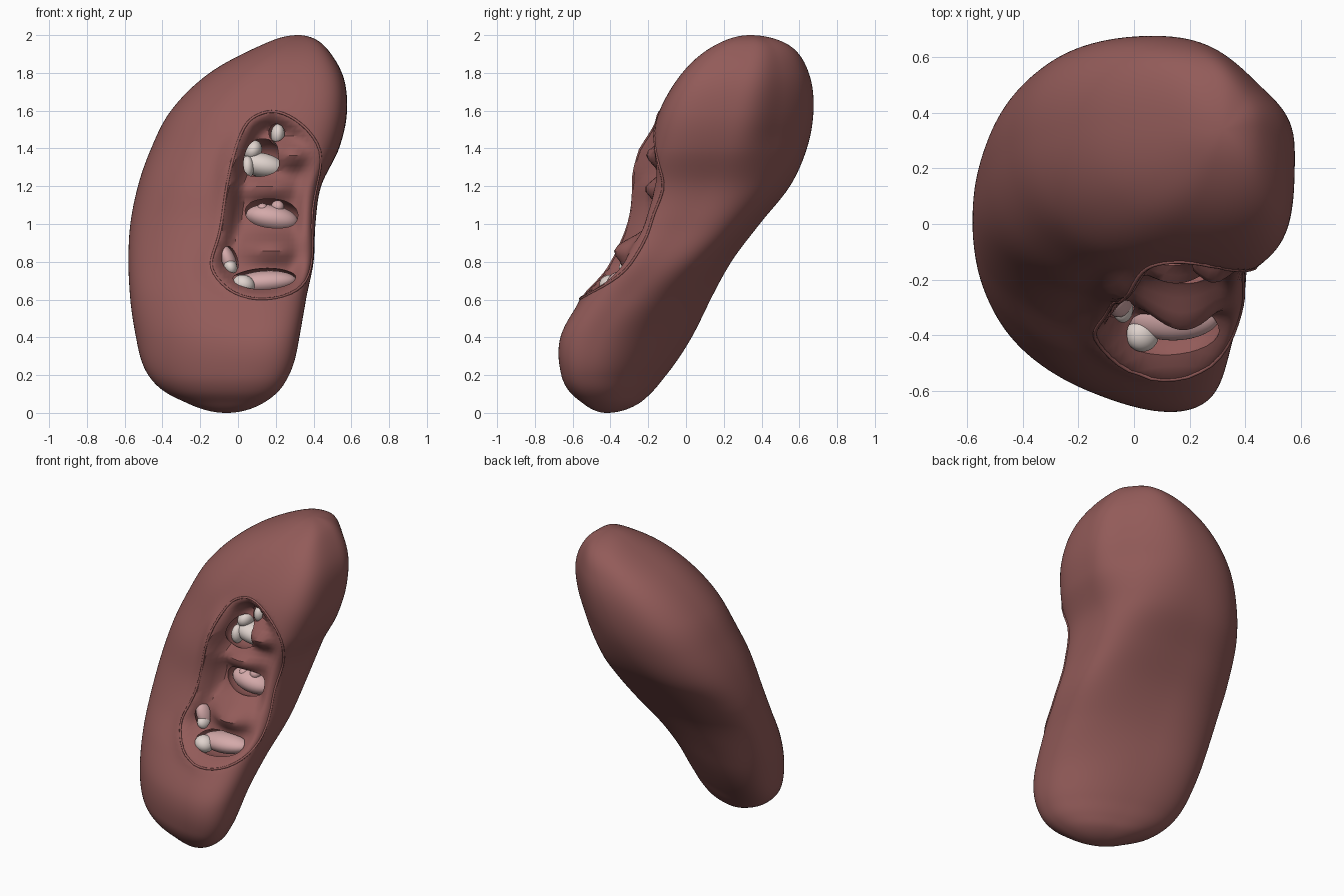
import bpy, bmesh, math
from mathutils import Vector
from mathutils.bvhtree import BVHTree

if "Cube" in bpy.data.objects:
    bpy.data.objects.remove(bpy.data.objects["Cube"])


def material(name, rgb):
    m = bpy.data.materials.new(name)
    m.diffuse_color = (*rgb, 1)
    m.use_nodes = True
    m.node_tree.nodes["Principled BSDF"].inputs["Base Color"].default_value = m.diffuse_color
    return m


flesh = material("flesh", (0.29, 0.105, 0.10))
pink = material("pink", (0.66, 0.40, 0.40))
pale = material("pale", (0.74, 0.65, 0.61))

# Body slices: z, x min, x max, y min, y max
ROWS = [(0.05, -.265, .13, -.545, -.25), (0.11, -.385, .21, -.615, -.18),
        (0.2, -.475, .27, -.66, -.105),
        (0.4, -.54, .325, -.665, .03), (0.6, -.57, .36, -.555, .13),
        (0.8, -.58, .40, -.405, .24), (1.0, -.57, .41, -.30, .39),
        (1.2, -.53, .44, -.25, .55), (1.4, -.46, .535, -.20, .64),
        (1.6, -.355, .577, -.14, .675), (1.8, -.15, .55, -.02, .65),
        (1.95, .13, .45, .16, .54)]
# Hilum outline in the front view (x, z)
RIM = [(.2, 1.61), (.34, 1.54), (.46, 1.39), (.42, 1.22), (.385, 1.05), (.395, .9),
       (.39, .75), (.33, .64), (.15, .59), (-.03, .62), (-.15, .75), (-.14, .83),
       (-.09, .95), (-.07, 1.15), (-.03, 1.35), (.03, 1.53), (.1, 1.58)]
# Fleshy columns inside the hilum: x, z, half width, half height, rise
COLUMNS = [(.29, 1.37, .11, .08, .12), (.15, 1.19, .15, .06, .08),
           (.18, .87, .17, .08, .13), (.38, 1.1, .06, .2, .04)]

knots = []
for z, x0, x1, y0, y1 in ROWS:
    s = math.acos(1 - z)
    knots.append((s, (x0 + x1) / 2, (y0 + y1) / 2,
                  (x1 - x0) / 2 / math.sin(s), (y1 - y0) / 2 / math.sin(s)))
knots.insert(0, (0, -.06, -.42, *knots[0][3:]))
knots.append((math.pi, .32, .34, *knots[-1][3:]))


def slice_at(s):
    """Smooth cubic interpolation of the slice table."""
    i = max(j for j in range(len(knots) - 1) if knots[j][0] <= s + 1e-9)

    def slope(j, c):
        a, b = knots[max(j - 1, 0)], knots[min(j + 1, len(knots) - 1)]
        return (b[c] - a[c]) / (b[0] - a[0])
    a, b = knots[i], knots[i + 1]
    h = b[0] - a[0]
    t = (s - a[0]) / h
    return [(2*t**3 - 3*t*t + 1) * a[c] + (t**3 - 2*t*t + t) * h * slope(i, c)
            + (3*t*t - 2*t**3) * b[c] + (t**3 - t*t) * h * slope(i + 1, c) for c in range(1, 5)]


def smooth(t):
    t = min(1, max(0, t))
    return t * t * (3 - 2 * t)


# Rounded hilum outline
outline = []
for i in range(len(RIM)):
    p0, p1, p2, p3 = (Vector(RIM[(i + k) % len(RIM)]) for k in (-1, 0, 1, 2))
    for t in (0, .25, .5, .75):
        outline.append(((p0*(1-t)**3 + p1*(3*t**3 - 6*t*t + 4)
                         + p2*(-3*t**3 + 3*t*t + 3*t + 1) + p3*t**3) / 6)[:])


def rim_distance(x, z):
    """Distance to the hilum outline, positive inside."""
    inside, best = False, 9
    for (ax, az), (bx, bz) in zip(outline, outline[1:] + outline[:1]):
        ex, ez = bx - ax, bz - az
        t = min(1, max(0, ((x - ax) * ex + (z - az) * ez) / (ex * ex + ez * ez)))
        best = min(best, math.hypot(x - ax - t * ex, z - az - t * ez))
        if (az > z) != (bz > z) and x < ax + (z - az) / ez * ex:
            inside = not inside
    return best if inside else -best


def hilum_push(x, z):
    d = rim_distance(x, z)
    t = smooth(d / 0.11)
    lip = (0.025 + 0.04 * math.exp(-((z - 1.33) / .16) ** 2)) * smooth((.25 - x) / .2)
    lip *= smooth((1.62 - z) / .25) * smooth((z - .5) / .2)
    push = 0.115 * t - lip * math.exp(-(d / 0.06) ** 2)
    for cx, cz, w, h, rise in COLUMNS:
        push -= t * rise * math.exp(-((x - cx) / w) ** 2 - ((z - cz) / h) ** 2)
    return push


# Kidney body: stacked rounded slices with the hilum pressed into the front
N, M = 110, 128
bm = bmesh.new()
rings = []
for i in range(1, N):
    s = math.pi * i / N
    cx, cy, rx, ry = slice_at(s)
    z = 1 - math.cos(s)
    up = smooth((z - .2) / 1.1)
    rho = -0.5 + 0.4 * up           # slices turn square to the grid higher up
    back = 1.3 * math.exp(-((z - .9) / .3) ** 2) - 0.65 * smooth((z - 1.1) / .4)
    pts = []
    for k in range(M):
        a = 2 * math.pi * k / M
        c, q = math.cos(a), math.sin(a)
        n = 2.3 + 1.3 * up * max(0, math.cos(a + math.pi / 4)) ** 2  # fuller front right
        n += back * max(0, math.cos(a - math.pi / 4)) ** 2           # back right corner
        r = (abs(c) ** n + abs(q) ** n) ** (-1 / n)
        pts.append((r * c, rho * r * c + math.sqrt(1 - rho * rho) * r * q))
    lox, hix = min(p[0] for p in pts), max(p[0] for p in pts)
    loy, hiy = min(p[1] for p in pts), max(p[1] for p in pts)
    ring = []
    for k, (px, py) in enumerate(pts):
        x = cx + (2 * (px - lox) / (hix - lox) - 1) * rx * math.sin(s)
        y = cy + (2 * (py - loy) / (hiy - loy) - 1) * ry * math.sin(s)
        if k > M / 2 and 0.45 < z < 1.75:
            y += hilum_push(x, z) * min(1, (M - k) / 10)
        ring.append(bm.verts.new((x, y, z)))
    rings.append(ring)
for lo, hi in zip(rings, rings[1:]):
    for k in range(M):
        n = (k + 1) % M
        bm.faces.new((lo[k], lo[n], hi[n], hi[k]))
for ring, tip in ((rings[0], (-.06, -.42, 0)), (rings[-1], (.32, .34, 2))):
    v = bm.verts.new(tip)
    for k in range(M):
        bm.faces.new((ring[k], ring[(k + 1) % M], v))
bmesh.ops.recalc_face_normals(bm, faces=bm.faces)
bm.normal_update()
tree = BVHTree.FromBMesh(bm)
mesh = bpy.data.meshes.new("kidney_body")
bm.to_mesh(mesh)
bm.free()
body = bpy.data.objects.new("kidney_body", mesh)
bpy.context.collection.objects.link(body)
mesh.materials.append(flesh)


def front_y(x, z):
    hit = tree.ray_cast(Vector((x, -3, z)), Vector((0, 1, 0)))[0]
    return hit.y if hit else tree.find_nearest(Vector((x, -.3, z)))[0].y


def blob(name, x, z, depth, size, turn, mat):
    """Ellipsoid set at a depth behind the front surface; turn is in the front view."""
    bpy.ops.mesh.primitive_uv_sphere_add(segments=32, ring_count=20, radius=1,
                                         location=(x, front_y(x, z) + depth, z),
                                         rotation=(0, math.radians(turn), 0))
    o = bpy.context.object
    o.name, o.scale = name, size
    o.data.materials.append(mat)
    bpy.ops.object.shade_smooth()
    return o


# Pockets sunk into the hilum
POCKETS = [(.12, 1.34, (.14, .15, .11), -10), (.21, 1.48, (.05, .1, .07), 0),
           (.18, 1.05, (.15, .15, .09), 8), (.13, .69, (.19, .15, .075), -4),
           (-.05, .8, (.055, .11, .10), -20)]
for x, z, size, turn in POCKETS:
    cutter = blob("pocket_cutter", x, z, 0.05, size, turn, flesh)
    cutter.hide_render = True
    mod = body.modifiers.new("pocket", "BOOLEAN")
    mod.operation, mod.solver, mod.object = "DIFFERENCE", "EXACT", cutter
    bpy.context.view_layer.objects.active = body
    bpy.ops.object.modifier_apply(modifier=mod.name)
    bpy.data.objects.remove(cutter)
bpy.ops.object.select_all(action="DESELECT")
body.select_set(True)
bpy.context.view_layer.objects.active = body
bpy.ops.object.shade_smooth_by_angle(angle=math.radians(40))

# Calyces: one main cup per pocket with small pale knobs
CALYCES = [("upper", .13, 1.31, .09, (.12, .08, .065), 12, pale),
           ("upper_knob", .08, 1.39, .07, (.045, .06, .055), 25, pale),
           ("upper_bud", .05, 1.30, .06, (.035, .05, .06), 0, pale),
           ("top", .21, 1.475, .02, (.036, .05, .055), 5, pale),
           ("middle", .18, 1.03, .08, (.14, .09, .07), 10, pink),
           ("middle_knob_a", .13, 1.08, .05, (.03, .04, .03), 0, pink),
           ("middle_knob_b", .21, 1.09, .05, (.035, .04, .035), 0, pink),
           ("lower", .14, .69, .06, (.17, .09, .062), -4, pink),
           ("lower_knob", .03, .68, .03, (.06, .06, .05), 20, pale),
           ("left", -.055, .81, .02, (.042, .06, .085), -22, pink),
           ("left_tip", -.04, .77, .01, (.036, .055, .045), -22, pale)]
for name, *args in CALYCES:
    blob("calyx_" + name, *args)

# Thin raised edge around the hilum
curve = bpy.data.curves.new("hilum_edge", "CURVE")
curve.dimensions, curve.bevel_depth, curve.bevel_resolution = "3D", 0.007, 2
spline = curve.splines.new("POLY")
spline.points.add(len(outline) - 1)
for p, (x, z) in zip(spline.points, outline):
    p.co = (x, front_y(x, z), z, 1)
spline.use_cyclic_u = True
edge = bpy.data.objects.new("hilum_edge", curve)
bpy.context.collection.objects.link(edge)
curve.materials.append(flesh)
